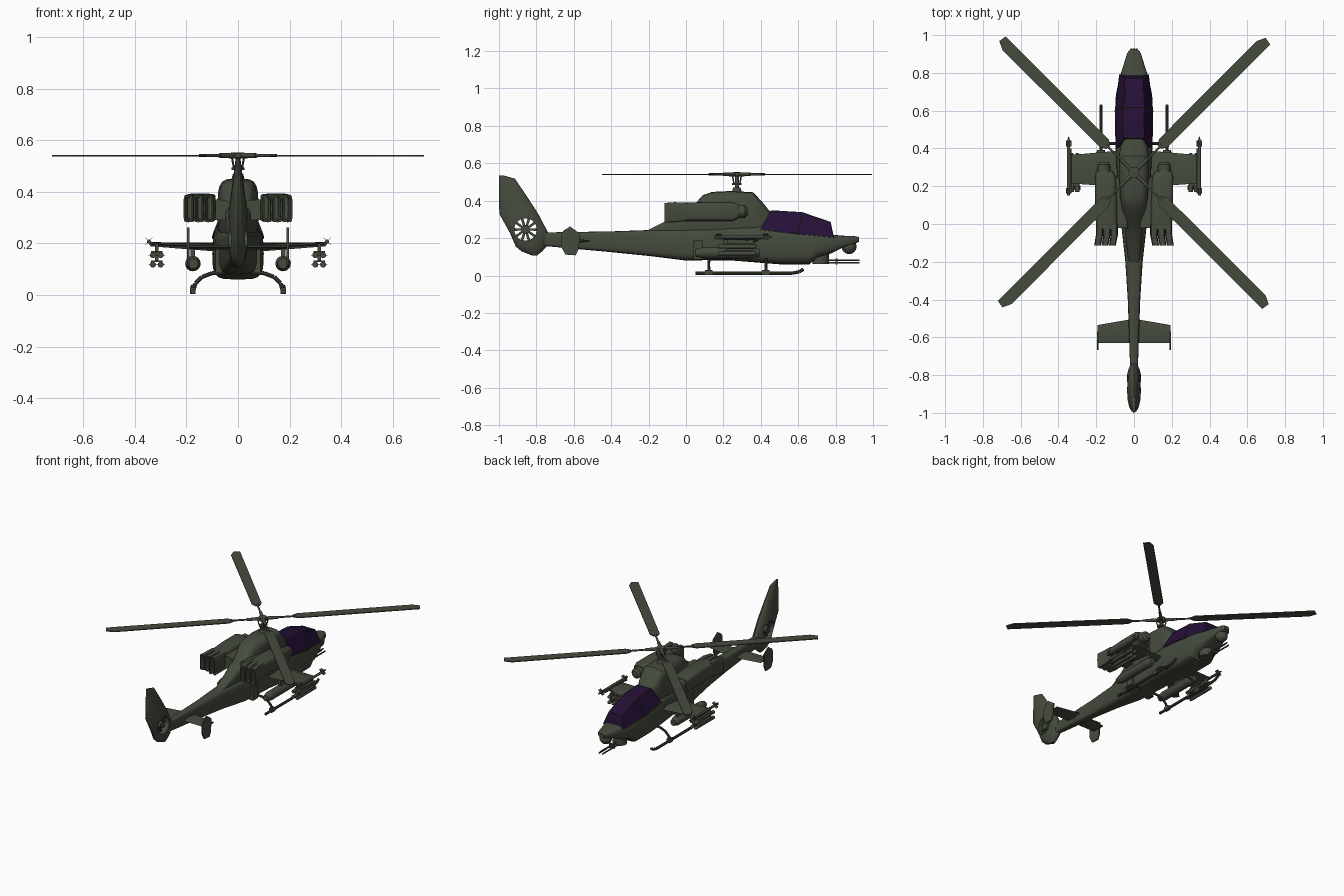
import bpy, bmesh, math
from math import cos, sin, pi
from mathutils import Vector

if "Cube" in bpy.data.objects:
    bpy.data.objects.remove(bpy.data.objects["Cube"])


def material(name, rgb):
    m = bpy.data.materials.new(name)
    m.diffuse_color = (*rgb, 1)
    m.use_nodes = True
    m.node_tree.nodes["Principled BSDF"].inputs["Base Color"].default_value = m.diffuse_color
    return m


GREEN = material("olive_green", (0.060, 0.070, 0.048))
GLASS = material("purple_glass", (0.019, 0.005, 0.040))


def loft(name, rings, mat=GREEN, caps=True):
    """Skin a list of equal-length rings of 3D points."""
    bm = bmesh.new()
    vs = [[bm.verts.new(p) for p in r] for r in rings]
    n = len(rings[0])
    for a, b in zip(vs, vs[1:]):
        for i in range(n):
            j = (i + 1) % n
            bm.faces.new((a[i], a[j], b[j], b[i]))
    if caps:
        bm.faces.new(vs[0])
        bm.faces.new(vs[-1])
    bmesh.ops.recalc_face_normals(bm, faces=bm.faces)
    me = bpy.data.meshes.new(name)
    bm.to_mesh(me)
    bm.free()
    me.materials.append(mat)
    ob = bpy.data.objects.new(name, me)
    bpy.context.collection.objects.link(ob)
    return ob


def oval(y, zb, zt, w, p=0.5, cx=0, n=20):
    """Rounded-rectangle ring across the y axis."""
    f = lambda v: math.copysign(abs(v) ** p, v)
    c, h = (zb + zt) / 2, (zt - zb) / 2
    return [(cx + w * f(cos(2 * pi * i / n)), y, c + h * f(sin(2 * pi * i / n))) for i in range(n)]


def box(name, x0, x1, y0, y1, z0, z1):
    q = [(x0, y0), (x1, y0), (x1, y1), (x0, y1)]
    return loft(name, [[(x, y, z) for x, y in q] for z in (z0, z1)])


def rod(name, a, b, r0, r1=None, n=12):
    """Cylinder or cone between two points."""
    a, b = Vector(a), Vector(b)
    d = (b - a).normalized()
    u = d.orthogonal().normalized()
    v = d.cross(u)
    ring = lambda c, r: [c + r * (u * cos(2 * pi * i / n) + v * sin(2 * pi * i / n)) for i in range(n)]
    return loft(name, [ring(a, r0), ring(b, r0 if r1 is None else r1)])


def tube(name, pts, r):
    for i, (a, b) in enumerate(zip(pts, pts[1:])):
        rod(f"{name}_{i}", a, b, r, n=10)


def ball(name, c, r):
    bpy.ops.mesh.primitive_uv_sphere_add(segments=20, ring_count=12, radius=r, location=c)
    bpy.context.object.name = name
    bpy.context.object.data.materials.append(GREEN)


# Fuselage and tail boom
loft("fuselage", [oval(*s) for s in [
    (-0.78, .16, .23, .02), (-.4, .125, .236, .033), (-.2, .105, .243, .046), (.0, .08, .25, .068),
    (.1, .082, .255, .08), (.25, .08, .27, .09), (.4, .068, .27, .098), (.5, .06, .26, .1),
    (.66, .06, .24, .098), (.70, .095, .235, .093), (.78, .12, .218, .076), (.84, .15, .213, .056),
    (.905, .17, .21, .036), (.925, .18, .205, .02)]])

# Engine deck under the rotor
loft("rotor_pylon", [oval(*s) for s in [
    (-.21, .2, .24, .028), (-.11, .2, .29, .04), (.05, .2, .385, .058), (.09, .2, .43, .066),
    (.14, .2, .447, .074), (.24, .2, .452, .08), (.36, .2, .445, .08), (.41, .2, .39, .074), (.455, .2, .335, .05)]])

# Canopy glass and its frame
side = lambda yb, zb, wb, yt, zt, wt: [(-wb, yb, zb), (-wt, yt, zt), (wt, yt, zt), (wb, yb, zb)]
panes = [side(.40, .245, .094, .455, .347, .052), side(.60, .222, .1, .62, .337, .052), side(.79, .203, .077, .772, .285, .046)]
loft("canopy_glass", panes, GLASS)
frame = loft("canopy_frame", panes)
wire = frame.modifiers.new("wire", 'WIREFRAME')
wire.thickness = 0.005

# Nose sensor, chin turret and gun barrels
ball("nose_sensor", (0, .872, .155), .04)
rod("chin_turret", (0, .72, .062), (0, .72, .13), .045, n=20)
for i, (x, z) in enumerate([(-.013, .068), (.013, .068), (0, .082)]):
    rod(f"gun_barrel_{i}", (x, .72, z), (x, .928, z), .005, n=8)
box("gun_clamp", -.02, .02, .80, .81, .06, .09)

# Mast, hub and blades
HUB = Vector((0, .272, .541))
rod("mast_base", (0, .272, .44), (0, .272, .47), .03, .02)
rod("mast", (0, .272, .46), (0, .272, .55), .011)
rod("swash_plate", (0, .272, .485), (0, .272, .495), .026, n=16)
rod("rotor_hub", HUB - Vector((0, 0, .01)), HUB + Vector((0, 0, .01)), .028, n=16)
for k in range(4):
    t = pi / 4 + k * pi / 2
    d, s = Vector((cos(t), sin(t), 0)), Vector((-sin(t), cos(t), 0))
    rod(f"blade_grip_{k}", HUB, HUB + d * .1, .012, .009)
    rod(f"blade_arm_{k}", HUB + d * .09, HUB + d * .21, .006)
    rod(f"pitch_link_{k}", Vector((0, .272, .49)) + d * .022, HUB + d * .035, .004, n=6)
    plan = [(.19, -.012), (.22, -.03), (.99, -.03), (.997, .012), (.95, .034), (.22, .032), (.19, .014)]
    loft(f"rotor_blade_{k}", [[HUB + d * a + s * b + Vector((0, 0, z)) for a, b in plan] for z in (-.003, .003)])

# Tail fin with shrouded fan
def fin_ring(z, y0, y1, w, n=16):
    c, h = (y0 + y1) / 2, (y0 - y1) / 2
    return [(w * sin(2 * pi * i / n), c + h * cos(2 * pi * i / n), z) for i in range(n)]


fin = loft("tail_fin", [fin_ring(*s) for s in [
    (.108, -.795, -.825, .012), (.13, -.768, -.88, .024), (.155, -.745, -.91, .032), (.225, -.735, -.94, .04),
    (.33, -.79, -.998, .036), (.43, -.855, -1.0, .022), (.518, -.915, -1.0, .011), (.535, -.975, -1.0, .007)]])
FY, FZ = -.858, .246
cutter = rod("fan_cutter", (-.1, FY, FZ), (.1, FY, FZ), .06, n=28)
cut = fin.modifiers.new("fan_hole", 'BOOLEAN')
cut.object = cutter
bpy.context.view_layer.objects.active = fin
bpy.ops.object.modifier_apply(modifier=cut.name)
bpy.data.objects.remove(cutter)
rod("fan_hub", (-.025, FY, FZ), (.025, FY, FZ), .023, n=16)
for k in range(10):
    t = 2 * pi * k / 10
    d, s = Vector((0, cos(t), sin(t))), Vector((0, -sin(t), cos(t)))
    loft(f"fan_blade_{k}", [[Vector((x, FY, FZ)) + d * a + s * b for a, b in
         [(.015, -.006), (.063, -.007), (.063, .007), (.015, .006)]] for x in (-.005, .005)])

# Everything that comes in left and right pairs
for m, tag in ((1, "right"), (-1, "left")):
    # tail stabilizer with end plate
    loft(f"stabilizer_{tag}", [[(m * x, y0, z), (m * x, (y0 + y1) / 2, z + h), (m * x, y1, z), (m * x, (y0 + y1) / 2, z - h)]
         for x, y0, y1, z, h in [(.02, -.505, -.63, .185, .010), (.193, -.535, -.63, .185, .006)]])
    plate = [(-.655, .24), (-.62, .262), (-.568, .225), (-.575, .14), (-.59, .108), (-.645, .112), (-.668, .155), (-.668, .215)]
    loft(f"end_plate_{tag}", [[(m * x, y, z) for y, z in plate] for x in (.189, .197)])

    # engine nacelle, intake and three exhaust ducts
    loft(f"engine_{tag}", [oval(y, a, b, w, .4, m * cx) for y, a, b, w, cx in [
        (-.03, .29, .388, .056, .145), (.12, .29, .394, .058, .148), (.25, .29, .392, .056, .152), (.28, .305, .38, .044, .157)]])
    loft(f"engine_mount_{tag}", [oval(y, .29, .37, .05, .5, m * .08) for y in (-.02, .25)])
    rod(f"intake_{tag}", (m * .16, .26, .342), (m * .16, .315, .342), .036, .034, 16)
    rod(f"intake_lip_{tag}", (m * .16, .315, .342), (m * .16, .328, .342), .034, .022, 16)
    for k in range(3):
        cx = .105 + .039 * k
        loft(f"exhaust_{k}_{tag}", [oval(y, a, b, w, .35, m * (cx + o), 16) for y, a, b, w, o in [
            (.0, .292, .39, .019, 0), (-.06, .285, .392, .019, 0), (-.115, .282, .388, .018, .01),
            (-.114, .289, .381, .012, .01), (-.06, .295, .38, .012, 0)]])

    # stub wing
    loft(f"wing_{tag}", [[(m * x, y0, z), (m * x, y0 - .04, z + h), (m * x, y1, z), (m * x, y0 - .04, z - h)]
         for x, y0, y1, z, h in [(.06, .39, .195, .185, .018), (.34, .365, .215, .197, .008)]])

    # wing tip missile with fins
    rod(f"tip_rail_{tag}", (m * .338, .17, .2), (m * .338, .40, .2), .008, n=8)
    rod(f"tip_missile_{tag}", (m * .346, .15, .207), (m * .346, .44, .207), .008)
    rod(f"tip_missile_nose_{tag}", (m * .346, .44, .207), (m * .346, .462, .207), .008, .002)
    for j, y in enumerate((.175, .425)):
        for k in (1, 3):
            a, b = .021 * cos(k * pi / 4), .021 * sin(k * pi / 4)
            loft(f"tip_fin_{j}_{k}_{tag}", [[(m * .346 - a, y + e, .207 - b), (m * .346 + a, y + e, .207 + b),
                 (m * .346 + a, y + e + .002, .207 + b + .002), (m * .346 - a, y + e + .002, .207 - b + .002)] for e in (-.014, .014)])

    # pylon with four missiles
    box(f"missile_pylon_{tag}", m * .308, m * .322, .22, .36, .13, .2)
    for j, z in enumerate((.155, .118)):
        box(f"missile_rack_{j}_{tag}", m * .292, m * .338, .2, .35, z + .010, z + .015)
        for k, x in enumerate((.3, .33)):
            rod(f"missile_{j}_{k}_{tag}", (m * x, .17, z), (m * x, .365, z), .0115)
            ball(f"missile_nose_{j}_{k}_{tag}", (m * x, .365, z), .0115)
            for q, y in enumerate((.18, .30)):
                box(f"missile_fin_{j}_{k}_{q}_{tag}", m * (x - .017), m * (x + .017), y, y + .025, z - .001, z + .001)

    # rocket pod hung under the wing
    box(f"pod_pylon_{tag}", m * .166, m * .184, .2, .36, .14, .19)
    rod(f"rocket_pod_{tag}", (m * .175, .09, .122), (m * .175, .36, .122), .03, n=18)
    rod(f"pod_nose_{tag}", (m * .175, .36, .122), (m * .175, .392, .122), .03, .02, 18)
    rod(f"pod_tail_{tag}", (m * .175, .05, .122), (m * .175, .09, .122), .02, .03, 18)

    # landing skid and legs
    tube(f"skid_{tag}", [(m * .175, .05, .013), (m * .175, .57, .013), (m * .175, .605, .02), (m * .175, .628, .034)], .009)
    for j, y in enumerate((.122, .427)):
        tube(f"skid_leg_{j}_{tag}", [(m * .05, y, .088), (m * .1, y, .085), (m * .14, y, .07), (m * .165, y, .045), (m * .175, y, .013)], .008)
        box(f"skid_shoe_{j}_{tag}", m * .164, m * .186, y - .02, y + .02, .004, .03)

    # raised side panel
    box(f"side_box_{tag}", m * .06, m * .088, .04, .09, .085, .19)

# Smooth the rounded parts, keep edges sharp
for ob in bpy.context.scene.objects:
    ob.select_set(ob.type == 'MESH')
bpy.context.view_layer.objects.active = fin
bpy.ops.object.shade_smooth_by_angle(angle=math.radians(32))
